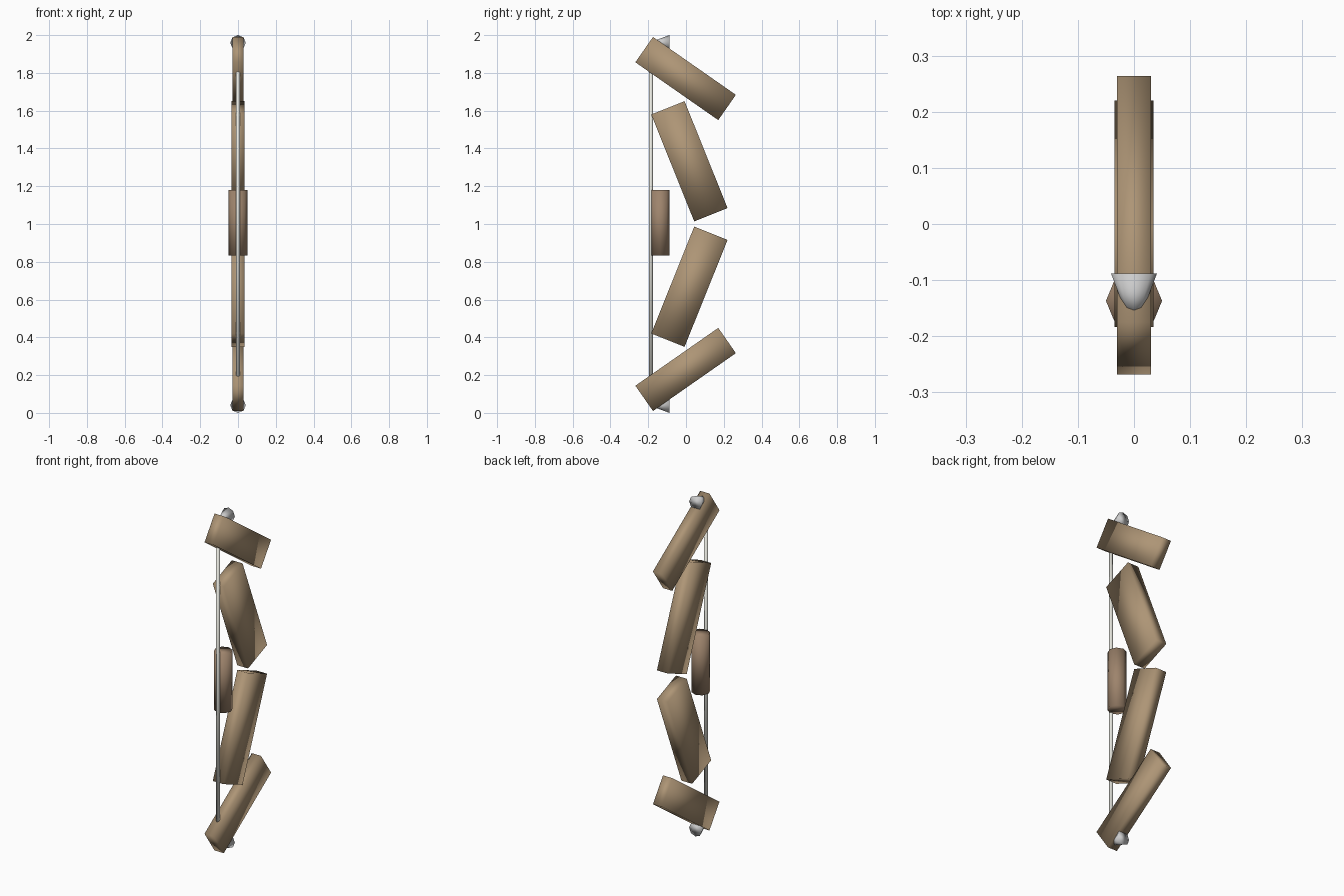
import bpy
from math import radians

if "Cube" in bpy.data.objects:
    bpy.data.objects.remove(bpy.data.objects["Cube"])


def material(name, color):
    m = bpy.data.materials.new(name)
    m.diffuse_color = (*color, 1)
    m.use_nodes = True
    m.node_tree.nodes["Principled BSDF"].inputs["Base Color"].default_value = m.diffuse_color
    return m


wood = material("wood", (0.42, 0.30, 0.18))
leather = material("dark_wood", (0.34, 0.23, 0.15))
cord = material("cord", (0.80, 0.80, 0.74))


def finish(name, mat=None):
    ob = bpy.context.object
    ob.name = name
    if mat:
        ob.data.materials.append(mat)
    bpy.ops.object.shade_smooth()
    return ob


def limb(name, y, z, size, tilt):
    bpy.ops.mesh.primitive_cube_add(size=1, location=(0, y, z), rotation=(radians(tilt), 0, 0))
    bpy.context.object.scale = size
    bpy.ops.object.transform_apply(location=False, rotation=False, scale=True)
    finish(name, wood)


# Upper and lower halves mirror each other about z = 1
for side, s in (("upper", 1), ("lower", -1)):
    limb(side + "_inner_limb", 0.018, 1 + s * 0.332, (0.07, 0.19, 0.61), s * 21.9)
    limb(side + "_outer_limb", -0.002, 1 + s * 0.77, (0.06, 0.163, 0.535), s * 55.1)
    # Pointed nock at the limb end, aimed forward
    bpy.ops.mesh.primitive_cone_add(vertices=8, radius1=0.041, radius2=0, depth=0.109,
                                    location=(0, -0.1425, 1 + s * 0.959),
                                    rotation=(radians(90), 0, 0))
    finish(side + "_nock")

# Grip
bpy.ops.mesh.primitive_cylinder_add(vertices=8, radius=0.05, depth=0.346, location=(0, -0.137, 1.006))
finish("grip", leather)

# Bowstring
bpy.ops.mesh.primitive_cylinder_add(vertices=6, radius=0.011, depth=1.84, location=(0, -0.186, 1))
finish("bowstring", cord)
